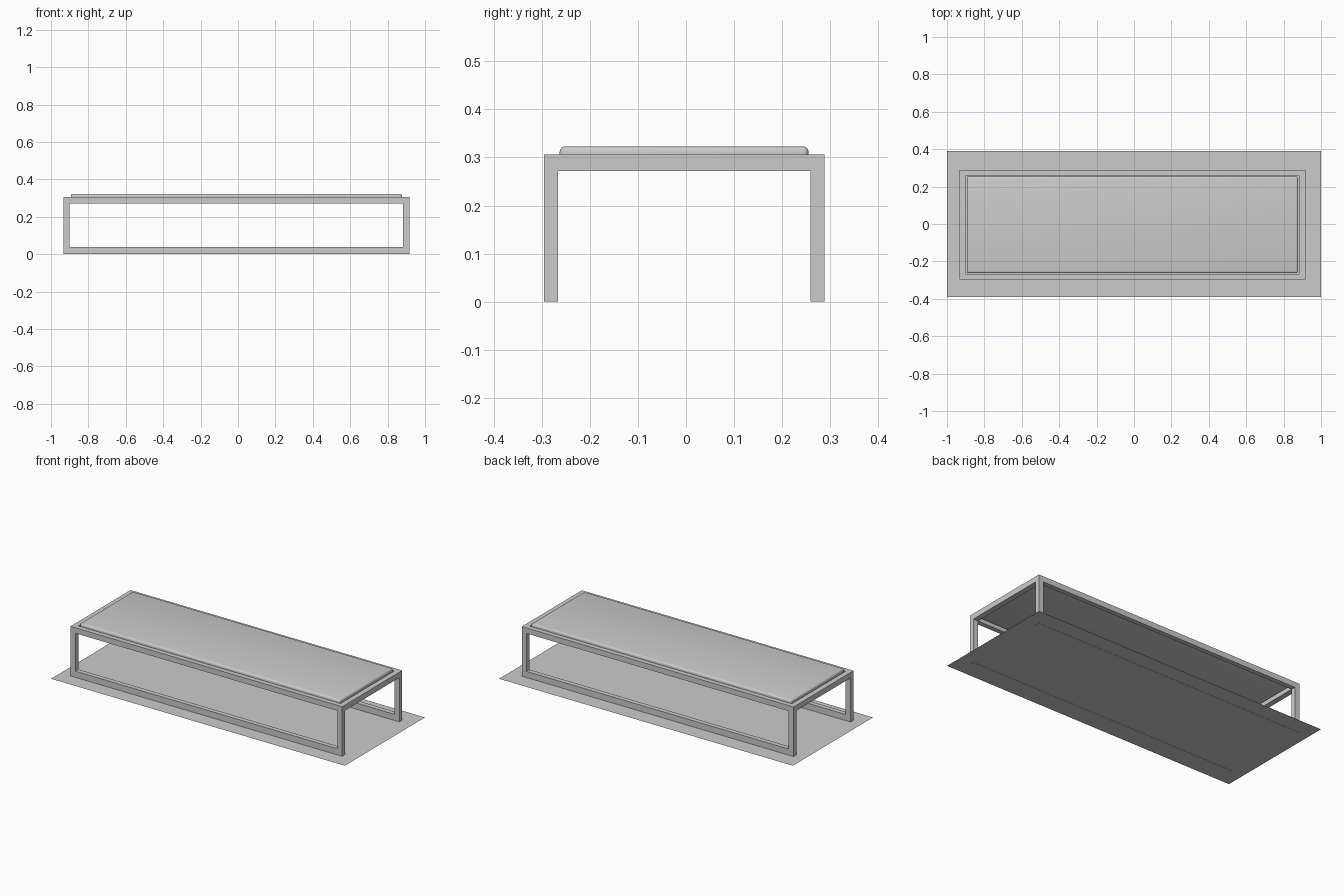
import bpy

if "Cube" in bpy.data.objects:
    bpy.data.objects.remove(bpy.data.objects["Cube"])

def box(name, x, y, z):
    """Axis-aligned box from (min, max) pairs."""
    bpy.ops.mesh.primitive_cube_add(
        size=1, location=(sum(x) / 2, sum(y) / 2, sum(z) / 2))
    ob = bpy.context.object
    ob.name = name
    ob.scale = (x[1] - x[0], y[1] - y[0], z[1] - z[0])
    bpy.ops.object.transform_apply(location=False, rotation=False, scale=True)
    return ob

X, Y, Z = (-0.933, 0.916), (-0.296, 0.288), (0.0, 0.306)   # frame outside
XI, YI = (-0.900, 0.883), (-0.267, 0.259)                  # frame openings

# Thin floor mat under the table
bpy.ops.mesh.primitive_plane_add(size=1, location=(0, 0, 0.001))
mat = bpy.context.object
mat.name = "floor_mat"
mat.scale = (2.0, 0.778, 1)
bpy.ops.object.transform_apply(location=False, rotation=False, scale=True)

# Square-tube frame: solid block opened along each axis
frame = box("frame", X, Y, Z)
cutters = [
    box("front_opening", XI, (-1, 1), (0.039, 0.272)),
    box("side_opening", (-2, 2), YI, (-0.2, 0.272)),
    box("top_opening", XI, YI, (0.1, 0.6)),
]
bpy.context.view_layer.objects.active = frame
for c in cutters:
    c.hide_render = True
    m = frame.modifiers.new(c.name, 'BOOLEAN')
    m.operation = 'DIFFERENCE'
    m.solver = 'EXACT'
    m.object = c
    bpy.ops.object.modifier_apply(modifier=m.name)
for c in cutters:
    bpy.data.objects.remove(c, do_unlink=True)

# Rounded table top set into the frame with a narrow gap
top = box("table_top", (-0.894, 0.877), (-0.263, 0.255), (0.287, 0.323))
b = top.modifiers.new("rounding", 'BEVEL')
b.width = 0.011
b.segments = 4
bpy.ops.object.select_all(action='DESELECT')
top.select_set(True)
bpy.context.view_layer.objects.active = top
bpy.ops.object.modifier_apply(modifier=b.name)
bpy.ops.object.shade_smooth_by_angle()
